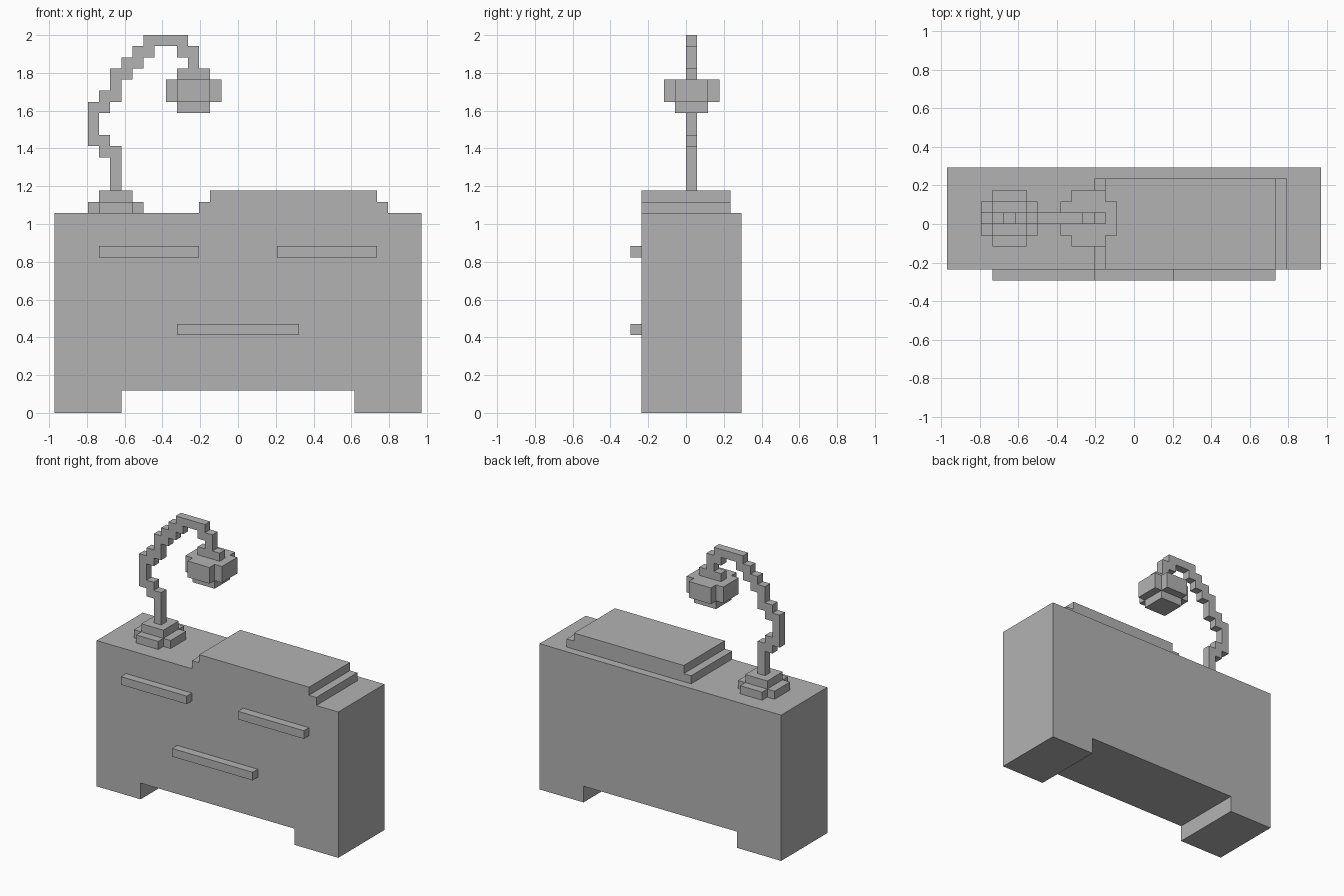
import bpy, bmesh
from itertools import product
from mathutils import Vector

if "Cube" in bpy.data.objects:
    bpy.data.objects.remove(bpy.data.objects["Cube"], do_unlink=True)

UNIT = 2 / 34                        # edge length of one block
ORIGIN = Vector((16.5, 5, 0))        # block coordinates of the model centre

grey = bpy.data.materials.new("plain grey")
grey.use_nodes = True
grey.diffuse_color = (0.45, 0.45, 0.45, 1)
grey.node_tree.nodes["Principled BSDF"].inputs["Base Color"].default_value = grey.diffuse_color


def solid(name, boxes):
    """Join block boxes (x range, y range, z range) into one closed shell."""
    cells = set()
    for xs, ys, zs in boxes:
        cells.update(product(range(*xs), range(*ys), range(*zs)))
    bm = bmesh.new()
    corners = {}

    def corner(point):
        key = tuple(point)
        if key not in corners:
            corners[key] = bm.verts.new((Vector(key) - ORIGIN) * UNIT)
        return corners[key]

    # Only faces with no neighbouring block are made
    for cell in cells:
        for axis, side in product(range(3), (0, 1)):
            neighbour = list(cell)
            neighbour[axis] += 2 * side - 1
            if tuple(neighbour) in cells:
                continue
            u, v = (axis + 1) % 3, (axis + 2) % 3
            loop = []
            for du, dv in ((0, 0), (1, 0), (1, 1), (0, 1)):
                p = list(cell)
                p[axis] += side
                p[u] += du
                p[v] += dv
                loop.append(corner(p))
            bm.faces.new(loop if side else loop[::-1])
    bmesh.ops.dissolve_limit(bm, angle_limit=0.01, verts=bm.verts[:], edges=bm.edges[:])
    mesh = bpy.data.meshes.new(name)
    bm.to_mesh(mesh)
    bm.free()
    mesh.materials.append(grey)
    obj = bpy.data.objects.new(name, mesh)
    bpy.context.collection.objects.link(obj)
    return obj


def plus(x, y, zs):
    """Rounded five-block disc centred on block x, y."""
    wide, narrow = (-2, 3), (-1, 2)
    return [((x + a[0], x + a[1]), (y + b[0], y + b[1]), zs)
            for a, b in ((wide, narrow), (narrow, wide))]


# Cabinet with two broad feet
depth = (1, 10)
solid("cabinet", [((0, 33), depth, (2, 18)),
                  ((0, 6), depth, (0, 2)),
                  ((27, 33), depth, (0, 2))])

# Stepped pad on the top
solid("top_pad", [((13, 30), (1, 9), (18, 19)),
                  ((14, 29), (1, 9), (19, 20))])

# Drawer handles
for name, xs, z in (("upper_right_handle", (4, 13), 14),
                    ("upper_left_handle", (20, 29), 14),
                    ("lower_handle", (11, 22), 7)):
    solid(name, [(xs, (0, 1), (z, z + 1))])

# Lamp base
solid("lamp_base", plus(5, 5, (18, 19)) + [((4, 7), (4, 7), (19, 20))])

# Curved lamp arm, one x range per layer going up, then the drooping end
rise = [(5, 6)] * 3 + [(4, 6), (3, 5), (3, 4), (3, 4), (3, 5), (4, 6),
                       (5, 6), (5, 7), (6, 8), (7, 9), (8, 12)]
arm = [(xs, (5, 6), (20 + i, 21 + i)) for i, xs in enumerate(rise)]
arm += [((11, 13), (5, 6), (32, 33)), ((12, 13), (5, 6), (31, 32))]
solid("lamp_arm", arm)

# Lamp head: bracket, shade and bulb
solid("lamp_bracket", [((11, 14), (5, 6), (30, 31))])
solid("lamp_shade", plus(12, 5, (28, 30)) + [((11, 14), (4, 7), (27, 28))])
